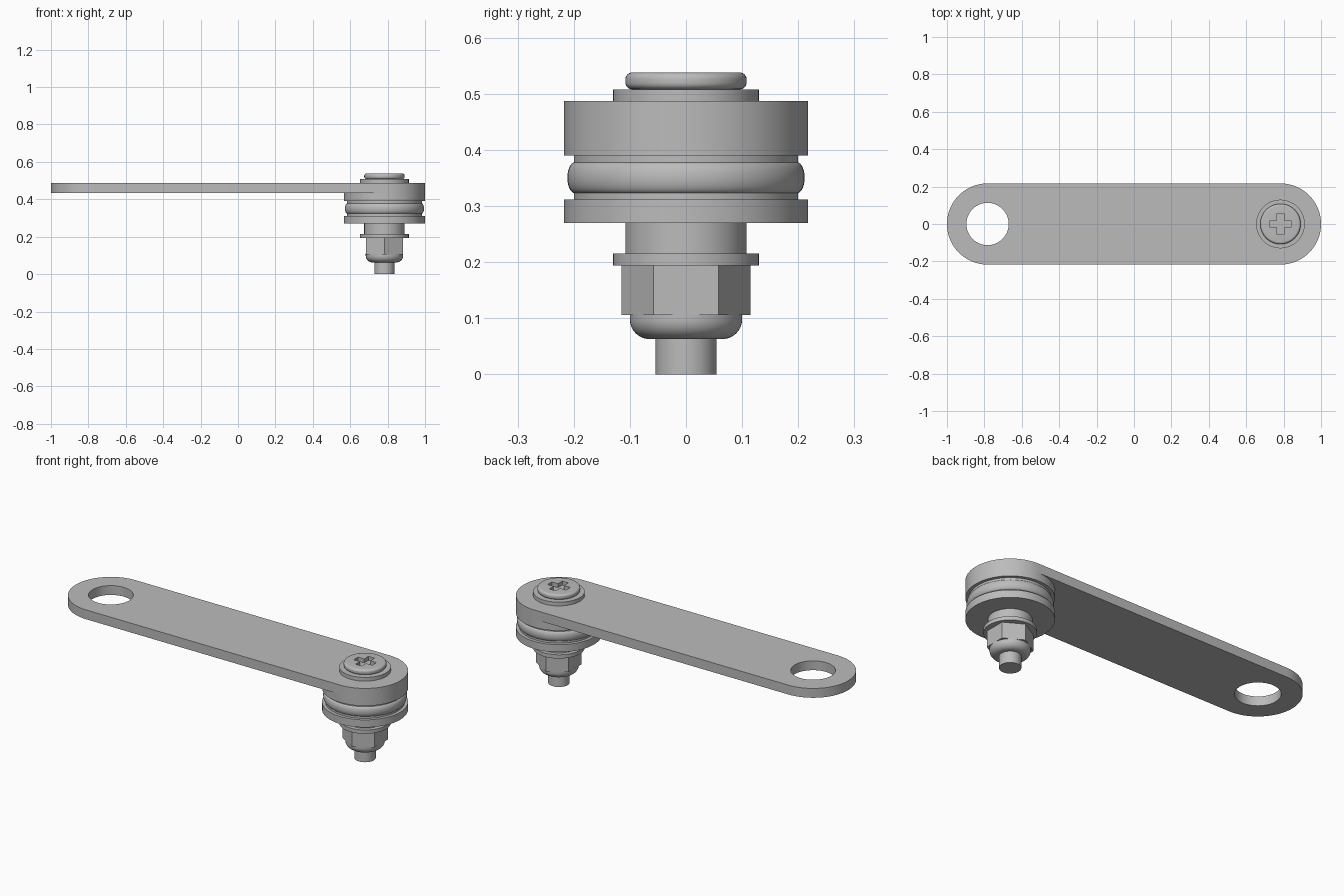
import bpy, bmesh
from math import sin, cos, pi, radians

cube = bpy.data.objects.get("Cube")
if cube:
    bpy.data.objects.remove(cube, do_unlink=True)

PIVOT = 0.783      # distance of both arm ends from the centre
R = 0.217          # arm end and pulley radius
SEG = 64

steel = bpy.data.materials.new("grey_steel")
steel.use_nodes = True
GREY = (0.5, 0.5, 0.5, 1)
steel.diffuse_color = GREY
steel.node_tree.nodes["Principled BSDF"].inputs["Base Color"].default_value = GREY


def finish(name, bm, x=0.0):
    bmesh.ops.recalc_face_normals(bm, faces=bm.faces)
    mesh = bpy.data.meshes.new(name)
    bm.to_mesh(mesh)
    bm.free()
    mesh.materials.append(steel)
    obj = bpy.data.objects.new(name, mesh)
    obj.location.x = x
    bpy.context.collection.objects.link(obj)
    return obj


def prism(name, outline, z0, z1, x=0.0):
    bm = bmesh.new()
    face = bm.faces.new([bm.verts.new((px, py, z0)) for px, py in outline])
    top = bmesh.ops.extrude_face_region(bm, geom=[face])["geom"]
    verts = [v for v in top if isinstance(v, bmesh.types.BMVert)]
    bmesh.ops.translate(bm, verts=verts, vec=(0, 0, z1 - z0))
    return finish(name, bm, x)


def arc(cx, cy, rx, ry, a0, a1, n):
    angles = [radians(a0 + (a1 - a0) * i / n) for i in range(n + 1)]
    return [(cx + rx * cos(a), cy + ry * sin(a)) for a in angles]


def circle(r, n=SEG):
    return arc(0, 0, r, r, 0, 360, n)[:-1]


def lathe(name, profile, x=PIVOT):
    """Solid of revolution from (radius, z) points, capped at both ends."""
    bm = bmesh.new()
    rings = [[bm.verts.new((r * cos(2 * pi * i / SEG), r * sin(2 * pi * i / SEG), z))
              for i in range(SEG)] for r, z in profile]
    for a, b in zip(rings, rings[1:]):
        for i in range(SEG):
            j = (i + 1) % SEG
            bm.faces.new((a[i], a[j], b[j], b[i]))
    bm.faces.new(rings[0])
    bm.faces.new(rings[-1])
    return finish(name, bm, x)


def cut(obj, cutter):
    mod = obj.modifiers.new("cut", "BOOLEAN")
    mod.operation = "DIFFERENCE"
    mod.solver = "EXACT"
    mod.object = cutter
    bpy.context.view_layer.objects.active = obj
    bpy.ops.object.modifier_apply(modifier=mod.name)
    bpy.data.objects.remove(cutter, do_unlink=True)


parts = []

# Flat arm with rounded ends and a hole at the free end
outline = arc(PIVOT, 0, R, R, -90, 90, SEG // 2) + arc(-PIVOT, 0, R, R, 90, 270, SEG // 2)
arm = prism("arm", outline, 0.435, 0.487)
cut(arm, prism("hole_cutter", circle(0.113), 0.4, 0.52, -PIVOT))
parts.append(arm)

# Plain round parts stacked on the pivot: radius, bottom, top
for name, r, z0, z1 in [
    ("arm_boss", R, 0.39, 0.435),
    ("groove_hub", 0.2, 0.312, 0.39),
    ("lower_flange", R, 0.27, 0.312),
    ("sleeve", 0.108, 0.215, 0.27),
    ("lower_washer", 0.13, 0.194, 0.215),
    ("upper_washer", 0.13, 0.487, 0.508),
    ("bolt_shank", 0.054, 0.0, 0.08),
]:
    parts.append(prism(name, circle(r), z0, z1, PIVOT))

# Rounded sealing ring in the groove
parts.append(lathe("seal_ring", arc(0.198, 0.3505, 0.0135, 0.0275, -90, 90, 14)))

# Hexagonal nut with corners on the y axis, and its domed end
hexagon = [(y, x) for x, y in circle(0.115, 6)]
parts.append(prism("hex_nut", hexagon, 0.106, 0.194, PIVOT))
parts.append(lathe("nut_dome", arc(0.065, 0.098, 0.035, 0.035, -90, 0, 10) + [(0.1, 0.11)]))

# Screw head with rounded rim and cross recess
head = lathe("screw_head", arc(0.096, 0.52, 0.012, 0.012, -90, 0, 6)
             + arc(0.096, 0.526, 0.012, 0.012, 0, 90, 6))
a, b = 0.057, 0.019
cross = [(a, -b), (a, b), (b, b), (b, a), (-b, a), (-b, b),
         (-a, b), (-a, -b), (-b, -b), (-b, -a), (b, -a), (b, -b)]
cut(head, prism("recess_cutter", cross, 0.516, 0.56, PIVOT))
parts.append(head)

# Smooth round walls, keep hard edges
bpy.ops.object.select_all(action="DESELECT")
for obj in parts:
    obj.select_set(True)
bpy.context.view_layer.objects.active = arm
bpy.ops.object.shade_smooth_by_angle(angle=radians(30))
